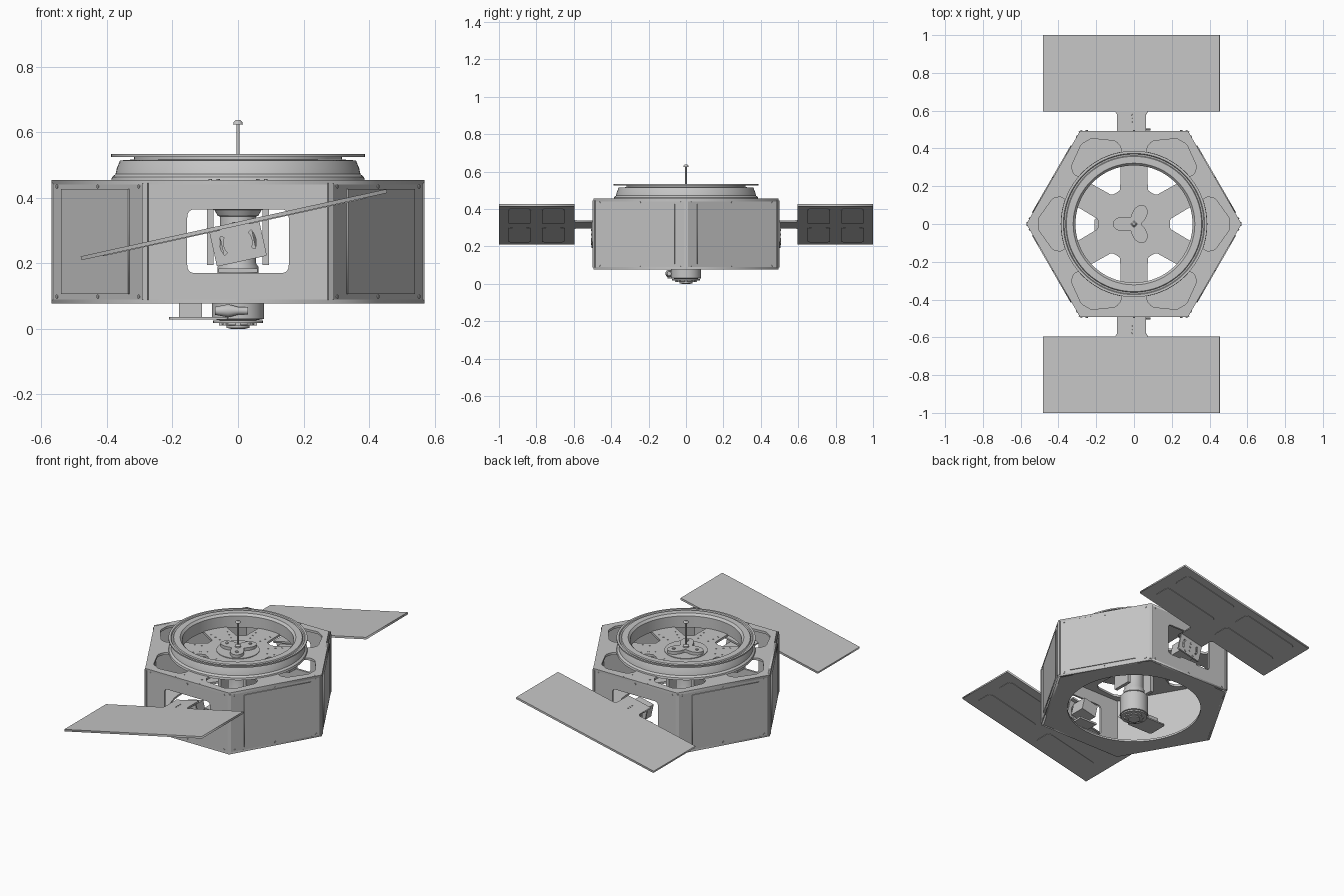
import bpy, bmesh, math
from math import sin, cos, radians, pi
from mathutils import Matrix, Vector

if "Cube" in bpy.data.objects:
    bpy.data.objects.remove(bpy.data.objects["Cube"])

GREY = bpy.data.materials.new("satin_grey")
GREY.use_nodes = True
GREY.diffuse_color = (0.56, 0.56, 0.56, 1)
GREY.node_tree.nodes["Principled BSDF"].inputs["Base Color"].default_value = GREY.diffuse_color

T, R = Matrix.Translation, Matrix.Rotation
HEX, APOTHEM = 0.57, 0.4936
LOW, HIGH = 0.078, 0.455
MID = (LOW + HIGH) / 2


def add(name, mesh, matrix=Matrix(), smooth=False):
    mesh.transform(matrix)
    mesh.materials.clear()
    mesh.materials.append(GREY)
    obj = bpy.data.objects.new(name, mesh)
    bpy.context.collection.objects.link(obj)
    if smooth:
        bpy.ops.object.select_all(action="DESELECT")
        obj.select_set(True)
        bpy.context.view_layer.objects.active = obj
        bpy.ops.object.shade_smooth_by_angle(angle=radians(35))
    return obj


def rounded(points, r, steps=5):
    """Outline with every corner rounded by about r."""
    out, n = [], len(points)
    for i in range(n):
        p = Vector(points[i])
        a = (Vector(points[i - 1]) - p).normalized() * r + p
        b = (Vector(points[(i + 1) % n]) - p).normalized() * r + p
        for k in range(steps + 1):
            t = k / steps
            out.append(a * (1 - t) ** 2 + p * 2 * t * (1 - t) + b * t * t)
    return out


def rect(x0, x1, y0, y1, r=0):
    pts = [(x0, y0), (x1, y0), (x1, y1), (x0, y1)]
    return rounded(pts, r) if r else pts


def ngon(r, n, start=0):
    return [(r * cos(start + 2 * pi * i / n), r * sin(start + 2 * pi * i / n)) for i in range(n)]


def plate(name, loops, thick, matrix=Matrix()):
    """Flat plate from an outline and hole outlines; its top lies at local z = 0."""
    cu = bpy.data.curves.new(name, "CURVE")
    cu.dimensions, cu.fill_mode, cu.extrude = "2D", "BOTH", thick / 2
    for loop in loops:
        sp = cu.splines.new("POLY")
        sp.points.add(len(loop) - 1)
        for pt, co in zip(sp.points, loop):
            pt.co = (co[0], co[1], 0, 1)
        sp.use_cyclic_u = True
    tmp = bpy.data.objects.new(name + "_outline", cu)
    bpy.context.collection.objects.link(tmp)
    bpy.context.view_layer.update()
    mesh = bpy.data.meshes.new_from_object(tmp.evaluated_get(bpy.context.evaluated_depsgraph_get()))
    bpy.data.objects.remove(tmp)
    return add(name, mesh, matrix @ T((0, 0, -thick / 2)))


def box(name, size, matrix):
    bm = bmesh.new()
    bmesh.ops.create_cube(bm, size=1, matrix=Matrix.Diagonal((*size, 1)))
    mesh = bpy.data.meshes.new(name)
    bm.to_mesh(mesh)
    return add(name, mesh, matrix)


def lathe(name, profile, matrix=Matrix(), n=64, closed=False):
    bm = bmesh.new()
    vs = [bm.verts.new((r, 0, z)) for r, z in profile]
    pairs = list(zip(vs, vs[1:])) + ([(vs[-1], vs[0])] if closed else [])
    es = [bm.edges.new(p) for p in pairs]
    bmesh.ops.spin(bm, geom=vs + es, axis=(0, 0, 1), cent=(0, 0, 0), angle=2 * pi, steps=n, use_merge=False)
    bmesh.ops.remove_doubles(bm, verts=bm.verts, dist=1e-5)
    bmesh.ops.recalc_face_normals(bm, faces=bm.faces)
    mesh = bpy.data.meshes.new(name)
    bm.to_mesh(mesh)
    return add(name, mesh, matrix, True)


def bolts(name, places, matrix=Matrix(), r=0.006, h=0.006):
    bm = bmesh.new()
    for x, y in places:
        bmesh.ops.create_cone(bm, cap_ends=True, segments=8, radius1=r, radius2=r, depth=h, matrix=T((x, y, 0)))
    mesh = bpy.data.meshes.new(name)
    bm.to_mesh(mesh)
    return add(name, mesh, matrix)


# Hexagonal decks: spoked top with six kite openings, bottom with a round opening
kite = [(0.19, -0.025), (0.39, -0.145), (0.43, -0.135), (0.505, -0.03),
        (0.505, 0.03), (0.43, 0.135), (0.39, 0.145), (0.19, 0.025)]
kite = rounded(kite, 0.012, 3)
openings = []
for i in range(6):
    a = i * pi / 3
    openings.append([(x * cos(a) - y * sin(a), x * sin(a) + y * cos(a)) for x, y in kite])
plate("top_deck", [ngon(HEX, 6)] + openings, 0.014, T((0, 0, HIGH)))
plate("bottom_deck", [ngon(HEX, 6), ngon(0.385, 64)], 0.012, T((0, 0, LOW + 0.012)))
deck_bolts = [(r * cos(a), r * sin(a)) for i in range(6) for r in (0.17, 0.21, 0.25)
              for a in (pi / 6 + i * pi / 3 - 0.2, pi / 6 + i * pi / 3 + 0.2)]
deck_bolts += [(x * s, y * t) for x, y in ((0.085, 0.485), (0.06, 0.435)) for s in (-1, 1) for t in (-1, 1)]
bolts("deck_bolts", deck_bolts, T((0, 0, HIGH)), r=0.005, h=0.004)

# Side walls: front and back have a window, the other four carry a cover plate
half, tall = HEX / 2, (HIGH - LOW) / 2
for i in range(6):
    face = R(i * pi / 3, 4, "Z") @ T((0, -APOTHEM, MID)) @ R(pi / 2, 4, "X")
    loops = [rect(-half, half, -tall, tall)]
    if i % 3 == 0:
        loops.append(rect(-0.155, 0.155, 0.17 - MID, 0.365 - MID, 0.025))
    else:
        side = 1 if i in (1, 4) else -1
        c = 0.012 * side
        plate("side_cover", [rect(c - 0.205, c + 0.205, -0.16, 0.16)], 0.006, face @ T((0, 0, 0.005)))
    plate("side_wall", loops, 0.012, face)
    bolts("wall_bolts", [(x, z) for x in (-0.25, 0, 0.25) for z in (-0.168, 0.168)], face)
    # Strip folded over the corner, joining neighbouring walls
    corner = R(i * pi / 3, 4, "Z") @ T((HEX - 0.006, 0, MID))
    box("corner_post", (0.012, 0.02, 2 * tall - 0.02), corner)

# Round mounting ring on top
ring = [(0.31, 0.45), (0.388, 0.45), (0.385, 0.463), (0.374, 0.472), (0.37, 0.49), (0.36, 0.514),
        (0.318, 0.517), (0.318, 0.525), (0.387, 0.525), (0.387, 0.533), (0.374, 0.533),
        (0.37, 0.527), (0.362, 0.527), (0.358, 0.533), (0.322, 0.533), (0.31, 0.52)]
lathe("mounting_ring", ring, n=96, closed=True)

# Three-lobed hub, antenna mast and cap
clover = []
for i in range(72):
    a = 2 * pi * i / 72
    r = 0.076 + 0.036 * cos(3 * (a - pi))
    clover.append((r * cos(a), r * sin(a)))
plate("hub_base", [ngon(0.12, 48)], 0.006, T((0, 0, HIGH + 0.004)))
plate("three_lobed_hub", [clover], 0.022, T((0, 0, HIGH + 0.022)))
bolts("hub_bolts", [(0.075 * cos(a), 0.075 * sin(a)) for a in (pi, pi / 3, -pi / 3)],
      T((0, 0, HIGH + 0.024)), r=0.009, h=0.008)
lathe("antenna", [(0, 0.45), (0.018, 0.45), (0.018, 0.485), (0.0045, 0.49), (0.0045, 0.624),
                  (0.015, 0.624), (0.013, 0.631), (0.007, 0.637), (0, 0.638)], n=24)

# Central instrument column hanging from the top deck
lathe("instrument_column", [(0, 0.445), (0.09, 0.445), (0.09, 0.365), (0.072, 0.363), (0.062, 0.345),
                            (0.055, 0.343), (0.055, 0.2), (0.062, 0.19), (0.062, 0.165), (0.072, 0.16),
                            (0.08, 0.15), (0.08, 0.03), (0.05, 0.025), (0.05, 0.012), (0.035, 0.01),
                            (0.035, 0.003), (0.022, 0.0), (0, 0.008)], n=48)
plate("lens_flange", [ngon(0.076, 32)], 0.008, T((0, 0, 0.026)))
for s in (-1, 1):
    box("column_rail", (0.02, 0.12, 0.25), T((0.085 * s, 0, 0.32)))
for i in range(8):
    a = i * pi / 4
    box("lens_lug", (0.02, 0.014, 0.016), R(a, 4, "Z") @ T((0.048, 0, 0.018)))

# Side plate with box and nozzle beside the instrument
plate("side_tray", [rect(-0.21, -0.03, -0.1, 0.03, 0.015)], 0.008, T((0, 0, 0.036)))
box("tray_box", (0.07, 0.07, 0.045), T((-0.145, -0.035, 0.055)))
lathe("side_nozzle", [(0, -0.04), (0.012, -0.04), (0.02, 0), (0.012, 0.03), (0.012, 0.06), (0, 0.06)],
      T((-0.03, -0.09, 0.055)) @ R(pi / 2, 4, "Y"), n=24)

# Two tilted solar wings with hinge arms and brackets
tilt = R(radians(-12.4), 4, "Y")
for s, side in ((-1, "front"), (1, "back")):
    frame = T((-0.0125, 0, 0.318)) @ tilt
    lo, hi = sorted((0.595 * s, 1.0 * s))
    plate(side + "_solar_wing", [rect(-0.478, 0.478, lo, hi)], 0.012, frame @ T((0, 0, 0.006)))
    for x0, x1 in ((-0.41, -0.045), (0.045, 0.41)):
        for y0, y1 in ((0.65, 0.77), (0.83, 0.95)):
            lo, hi = sorted((y0 * s, y1 * s))
            plate(side + "_wing_underside_pad", [rect(x0, x1, lo, hi, 0.025)], 0.003,
                  frame @ T((0, 0, -0.0055)))
    arm = [(-0.078, 0.47 * s), (0.078, 0.47 * s), (0.078, 0.58 * s), (0.092, 0.6 * s),
           (-0.092, 0.6 * s), (-0.078, 0.58 * s)]
    plate(side + "_hinge_arm", [arm], 0.01, frame @ T((0, 0, 0.005)))
    bolts(side + "_arm_bolts", [(0, y * s) for y in (0.54, 0.56, 0.58)], frame @ T((0, 0, 0.005)), r=0.005)
    # Upright bracket with two curved slots
    upright = frame @ T((0, 0.5 * s, -0.056)) @ R(pi / 2, 4, "X")
    slots = []
    for flip in (-1, 1):
        arc = [radians(k * 8) for k in range(-4, 5)]
        slots.append([(flip * 0.056 * cos(a), 0.056 * sin(a)) for a in arc] +
                     [(flip * 0.045 * cos(a), 0.045 * sin(a)) for a in reversed(arc)])
    plate(side + "_hinge_bracket", [rect(-0.078, 0.078, -0.058, 0.058, 0.006)] + slots, 0.01,
          upright @ T((0, 0, 0.005)))
    bolts(side + "_bracket_bolts", [(0, 0), (0, 0.025), (0, -0.025), (-0.03, -0.045), (0.03, -0.045)],
          upright, r=0.006, h=0.018)
    box(side + "_hinge_motor", (0.1, 0.1, 0.08), frame @ T((0, 0.445 * s, -0.06)))
    box(side + "_motor_shelf", (0.12, 0.08, 0.012), T((0, 0.45 * s, 0.178)))
